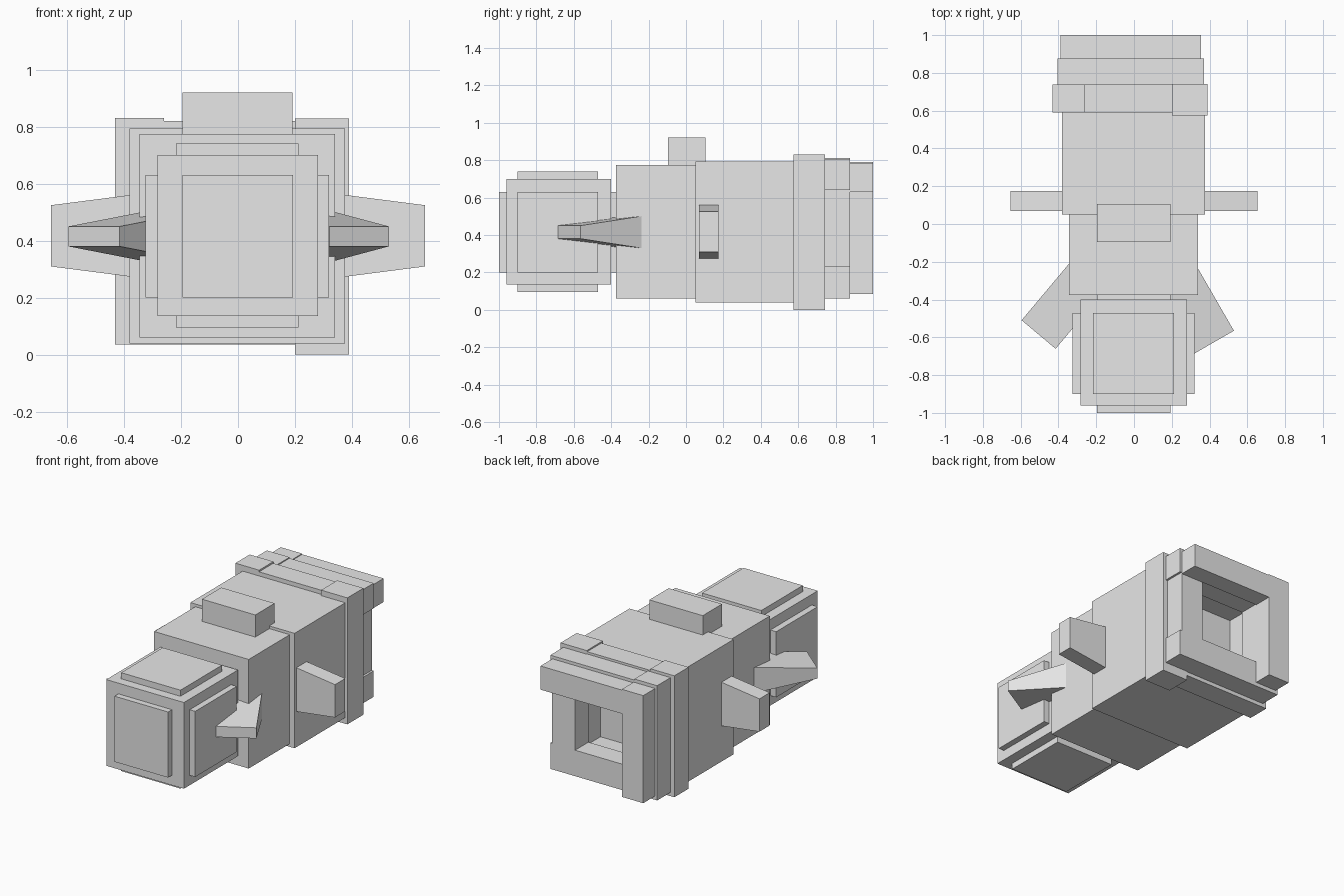
import bpy
import bmesh
import math
from mathutils import Matrix, Vector

if "Cube" in bpy.data.objects:
    bpy.data.objects.remove(bpy.data.objects["Cube"], do_unlink=True)

GREY = (0.8, 0.8, 0.8, 1)
grey = bpy.data.materials.new("light grey")
grey.use_nodes = True
grey.diffuse_color = GREY
grey.node_tree.nodes["Principled BSDF"].inputs["Base Color"].default_value = GREY


def finish(name, bm):
    mesh = bpy.data.meshes.new(name)
    bmesh.ops.recalc_face_normals(bm, faces=bm.faces)
    bm.to_mesh(mesh)
    bm.free()
    mesh.materials.append(grey)
    obj = bpy.data.objects.new(name, mesh)
    bpy.context.collection.objects.link(obj)
    return obj


def box(name, x, y, z):
    """Box from (low, high) pairs on each axis."""
    bm = bmesh.new()
    bmesh.ops.create_cube(bm, size=1)
    for v in bm.verts:
        v.co = [lo + (c + 0.5) * (hi - lo) for c, (lo, hi) in zip(v.co, (x, y, z))]
    return finish(name, bm)


def fin(name, tip, angle, length, width, base_h, tip_h):
    """Tapered bar whose thin end is centred on tip and points along angle."""
    bm = bmesh.new()
    bmesh.ops.create_cube(bm, size=1)
    for v in bm.verts:
        at_tip = v.co.x > 0
        v.co = (0 if at_tip else -length, v.co.y * width,
                v.co.z * (tip_h if at_tip else base_h))
    bm.transform(Matrix.Translation(Vector(tip)) @ Matrix.Rotation(math.radians(angle), 4, "Z"))
    return finish(name, bm)


# Head block with a raised panel on every side
box("head", (-0.283, 0.28), (-0.96, -0.40), (0.135, 0.70))
box("head_front_back_panel", (-0.195, 0.193), (-1.0, -0.37), (0.20, 0.63))
box("head_side_panels", (-0.325, 0.32), (-0.90, -0.47), (0.20, 0.63))
box("head_top_bottom_panel", (-0.217, 0.213), (-0.90, -0.47), (0.095, 0.74))

# Body in two steps with a block on top
box("front_body", (-0.345, 0.34), (-0.375, 0.06), (0.06, 0.775))
box("rear_body", (-0.38, 0.375), (0.05, 0.60), (0.04, 0.793))
box("top_block", (-0.195, 0.192), (-0.095, 0.105), (0.75, 0.92))

# Side stubs and swept front fins
for side, angle in (("left", 0), ("right", 180)):
    sign = 1 if angle == 0 else -1
    fin(side + "_stub", (sign * 0.655, 0.122, 0.417), angle, 0.35, 0.106, 0.305, 0.215)
fin("left_front_fin", (0.425, -0.625, 0.415), -60, 0.45, 0.24, 0.19, 0.07)
fin("right_front_fin", (-0.505, -0.585, 0.415), 230, 0.48, 0.235, 0.19, 0.07)

# Rear frames made of separate bars around a square opening
near, mid, far = (0.59, 0.738), (0.738, 0.877), (0.877, 1.0)
box("near_frame_left_bar", (0.20, 0.39), (0.575, 0.742), (0.0, 0.829))
box("near_frame_right_bar", (-0.432, -0.26), near, (0.035, 0.831))
box("near_frame_top_bar", (-0.26, 0.20), near, (0.65, 0.82))
box("near_frame_bottom_bar", (-0.26, 0.20), near, (0.035, 0.21))

box("mid_frame_left_bar", (0.19, 0.356), mid, (0.23, 0.64))
box("mid_frame_right_bar", (-0.405, -0.24), mid, (0.06, 0.812))
box("mid_frame_top_bar", (-0.24, 0.37), mid, (0.64, 0.805))
box("mid_frame_bottom_bar", (-0.24, 0.37), mid, (0.06, 0.23))

box("far_frame_right_bar", (-0.39, -0.235), far, (0.085, 0.79))
box("far_frame_top_bar", (-0.235, 0.355), far, (0.63, 0.785))
